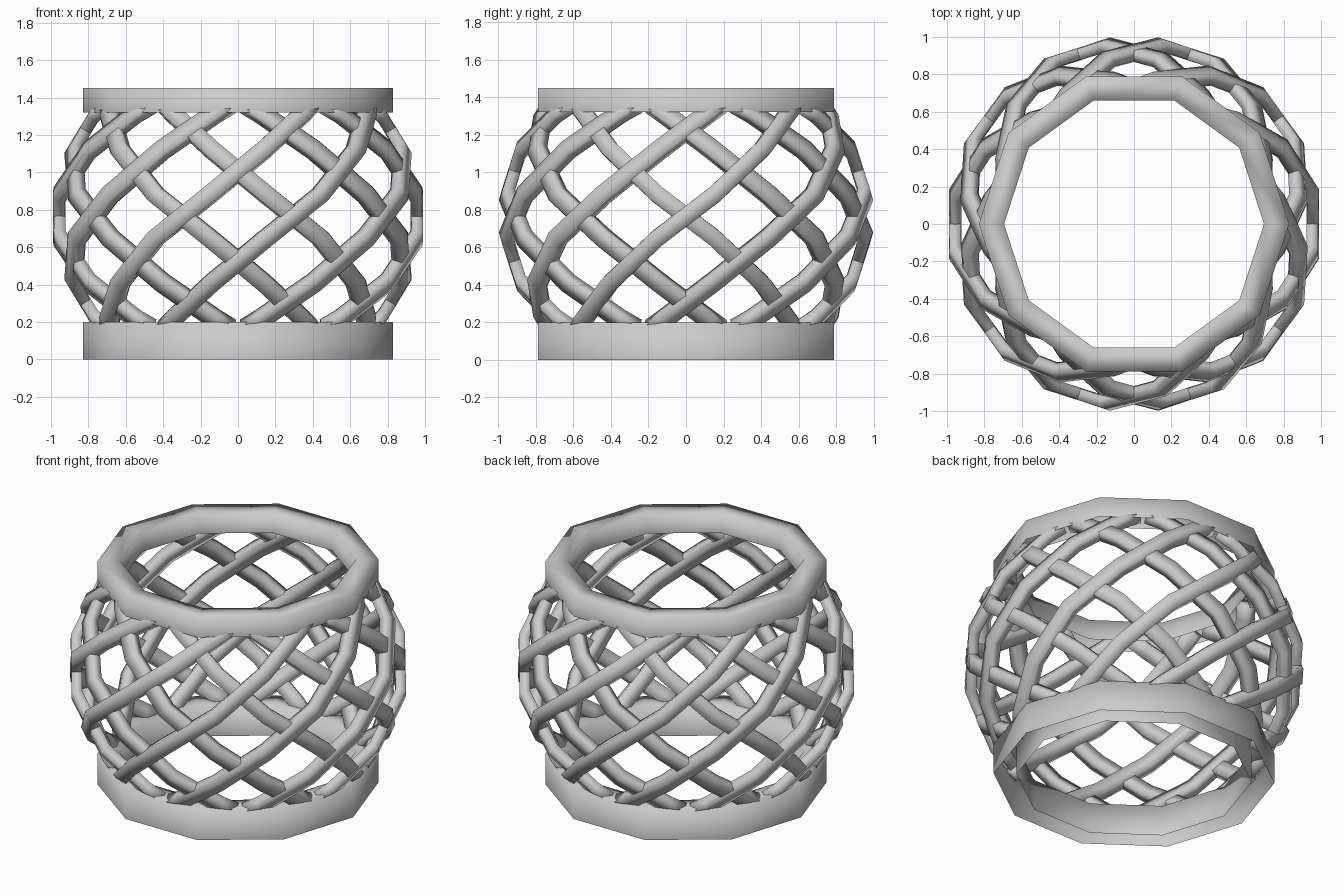
import bpy, bmesh
from math import cos, sin, pi, radians
from mathutils import Vector

cube = bpy.data.objects.get("Cube")
if cube:
    bpy.data.objects.remove(cube, do_unlink=True)

grey = bpy.data.materials.new("plain_grey")
grey.use_nodes = True
grey.diffuse_color = (0.6, 0.6, 0.6, 1)
grey.node_tree.nodes["Principled BSDF"].inputs["Base Color"].default_value = (0.6, 0.6, 0.6, 1)

MID_Z = 0.765          # height of the widest point
STRANDS = 10           # strands in each direction
HALF_WIDTH, HALF_DEPTH = 0.045, 0.032


def sweep(name, sections, is_ring):
    """Join four-cornered sections; rings close on themselves and are hollow below."""
    bm = bmesh.new()
    loops = [[bm.verts.new(p) for p in s] for s in sections]
    pairs = list(zip(loops, loops[1:]))
    if is_ring:
        pairs.append((loops[-1], loops[0]))
    else:
        bm.faces.new(loops[0])
        bm.faces.new(loops[-1][::-1])
    for a, b in pairs:
        for i in range(3 if is_ring else 4):
            j = (i + 1) % 4
            bm.faces.new((a[i], b[i], b[j], a[j]))
    for f in bm.faces:
        f.smooth = True
    mesh = bpy.data.meshes.new(name)
    bm.to_mesh(mesh)
    bm.free()
    mesh.materials.append(grey)
    obj = bpy.data.objects.new(name, mesh)
    bpy.context.collection.objects.link(obj)


def ring(name, z0, z1, outer=0.83, inner=0.695, sides=10):
    corners = ((outer, z0), (outer, z1), (inner, z1), (inner, z0))
    sweep(name, [[Vector((r * cos(a), r * sin(a), z)) for r, z in corners]
                 for a in (2 * pi * k / sides for k in range(sides))], True)


# Half of a strand: angle from its middle, height from the widest point
HALF = [(9, 0.115), (27, 0.355), (45, 0.55), (51, 0.6)]
PATH = [(-a, -h) for a, h in reversed(HALF)] + HALF


def strand(name, middle, direction, radius):
    """A flat bar climbing around the bulging wall."""
    points, normals = [], []
    for a, h in PATH:
        t = radians(middle + direction * a)
        r = radius - 0.68 * h * h
        points.append(Vector((r * cos(t), r * sin(t), MID_Z + h)))
        normals.append(Vector((cos(t), sin(t), 1.36 * h)).normalized())
    sections = []
    for i, (p, n) in enumerate(zip(points, normals)):
        along = points[min(i + 1, len(points) - 1)] - points[max(i - 1, 0)]
        side = along.cross(n).normalized() * HALF_WIDTH
        out = n * HALF_DEPTH
        sections.append([p + side + out, p - side + out,
                         p - side - out, p + side - out])
    sweep(name, sections, False)


# Rims
ring("base_ring", 0, 0.2)
ring("top_ring", 1.32, 1.45)

# Lattice wall, crossing strands almost flush with each other
for k in range(STRANDS):
    middle = 360 * k / STRANDS
    strand(f"rising_right_strand_{k + 1}", middle, 1, 0.978)
    strand(f"rising_left_strand_{k + 1}", middle, -1, 0.974)
